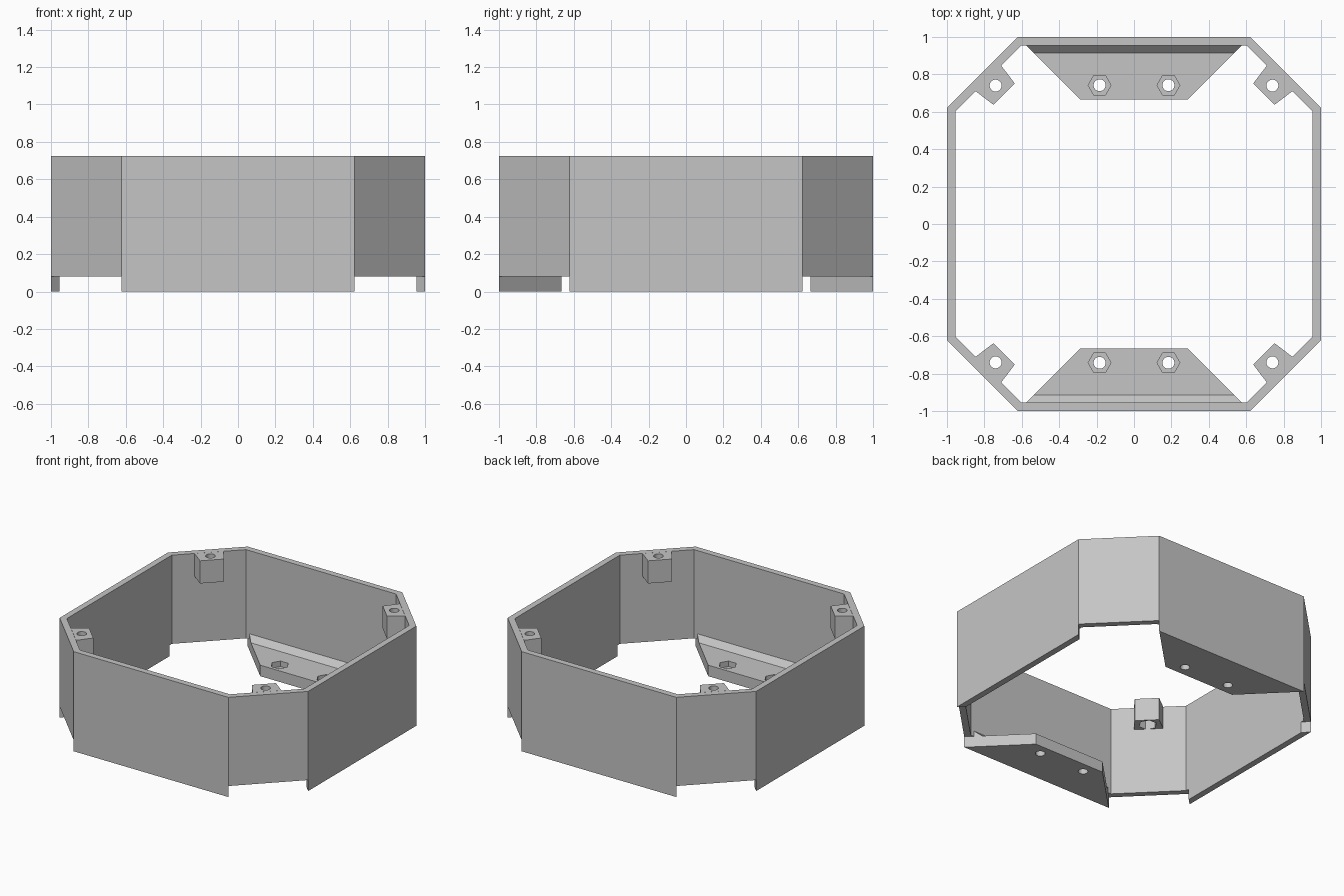
import bpy, bmesh, math
from mathutils import Matrix

cube = bpy.data.objects.get("Cube")
if cube:
    bpy.data.objects.remove(cube, do_unlink=True)

HEIGHT, LIFT, WALL = 0.725, 0.08, 0.045
SIDE = 0.622                       # half width of a long side
INNER = 1 - WALL
INNER_SIDE = SIDE + WALL - WALL * math.sqrt(2)

grey = bpy.data.materials.new("Grey plastic")
grey.use_nodes = True
colour = (0.56, 0.56, 0.56, 1)
grey.diffuse_color = colour
grey.node_tree.nodes["Principled BSDF"].inputs["Base Color"].default_value = colour


def hull(name, points):
    """Convex solid around a set of points."""
    bm = bmesh.new()
    for p in points:
        bm.verts.new(p)
    bmesh.ops.convex_hull(bm, input=bm.verts)
    bmesh.ops.dissolve_limit(bm, angle_limit=0.01, verts=bm.verts, edges=bm.edges)
    bmesh.ops.recalc_face_normals(bm, faces=bm.faces)
    mesh = bpy.data.meshes.new(name)
    bm.to_mesh(mesh)
    bm.free()
    mesh.materials.append(grey)
    obj = bpy.data.objects.new(name, mesh)
    bpy.context.collection.objects.link(obj)
    return obj


def prism(name, outline, z0, z1):
    return hull(name, [(x, y, z) for x, y in outline for z in (z0, z1)])


def ngon(name, sides, radius, x, y, z0, z1):
    angles = [2 * math.pi * i / sides for i in range(sides)]
    return prism(name, [(x + radius * math.cos(a), y + radius * math.sin(a)) for a in angles], z0, z1)


def octagon(r, s):
    return [(a * u, b * v) for a, b in ((r, s), (s, r)) for u in (-1, 1) for v in (-1, 1)]


def cut(obj, cutters):
    """Subtract the cutters, keep the result and remove the cutters."""
    for c in cutters:
        mod = obj.modifiers.new("cut", "BOOLEAN")
        mod.operation, mod.solver, mod.object = "DIFFERENCE", "EXACT", c
    bpy.context.view_layer.update()
    graph = bpy.context.evaluated_depsgraph_get()
    mesh = bpy.data.meshes.new_from_object(obj.evaluated_get(graph))
    obj.modifiers.clear()
    obj.data = mesh
    for c in cutters:
        bpy.data.objects.remove(c, do_unlink=True)


def turned(obj, name, matrix):
    copy = bpy.data.objects.new(name, obj.data.copy())
    copy.data.transform(matrix)
    bpy.context.collection.objects.link(copy)


# Octagonal wall, with the short diagonal sides raised off the ground
wall = prism("octagon_wall", octagon(1, SIDE), 0, HEIGHT)
cutters = [prism("inside_cutter", octagon(INNER, INNER_SIDE), -0.2, HEIGHT + 0.2)]
gap = (1 - SIDE) / math.sqrt(2)
for sign in (-1, 1):
    strip = prism("gap_cutter", [(u * 2, v * gap) for u in (-1, 1) for v in (-1, 1)], -0.1, LIFT)
    strip.data.transform(Matrix.Rotation(sign * math.pi / 4, 4, "Z"))
    cutters.append(strip)
cut(wall, cutters)

# Mounting flanges with nut pockets and a sloped strip along the wall
slope = 1 - SIDE
tip = 0.665
edge = INNER - slope
flange = prism("back_flange", [(s * (y - slope), y) for s in (-1, 1) for y in (tip, INNER)], 0, LIFT)
cutters = []
for x in (-0.184, 0.184):
    cutters.append(ngon("bolt_cutter", 24, 0.032, x, 0.742, -0.1, 0.2))
    cutters.append(ngon("nut_cutter", 6, 0.061, x, 0.742, 0.04, 0.2))
cut(flange, cutters)
fillet = hull("back_flange_fillet", [(s * (y - slope), y, z) for s in (-1, 1)
              for y, z in ((INNER, LIFT), (INNER - 0.04, LIFT), (INNER, LIFT + 0.04))])
half_turn = Matrix.Rotation(math.pi, 4, "Z")
turned(flange, "front_flange", half_turn)
turned(fillet, "front_flange_fillet", half_turn)

# Corner screw bosses with a nut pocket underneath
boss = prism("screw_boss_1", [(0.638, 0.752), (0.752, 0.638), (0.847, 0.71), (0.71, 0.847)],
             HEIGHT - 0.165, HEIGHT)
cut(boss, [ngon("screw_cutter", 24, 0.032, 0.74, 0.74, 0.3, 1),
           ngon("pocket_cutter", 6, 0.061, 0.74, 0.74, 0.3, HEIGHT - 0.085)])
for i in range(1, 4):
    turned(boss, f"screw_boss_{i + 1}", Matrix.Rotation(i * math.pi / 2, 4, "Z"))
